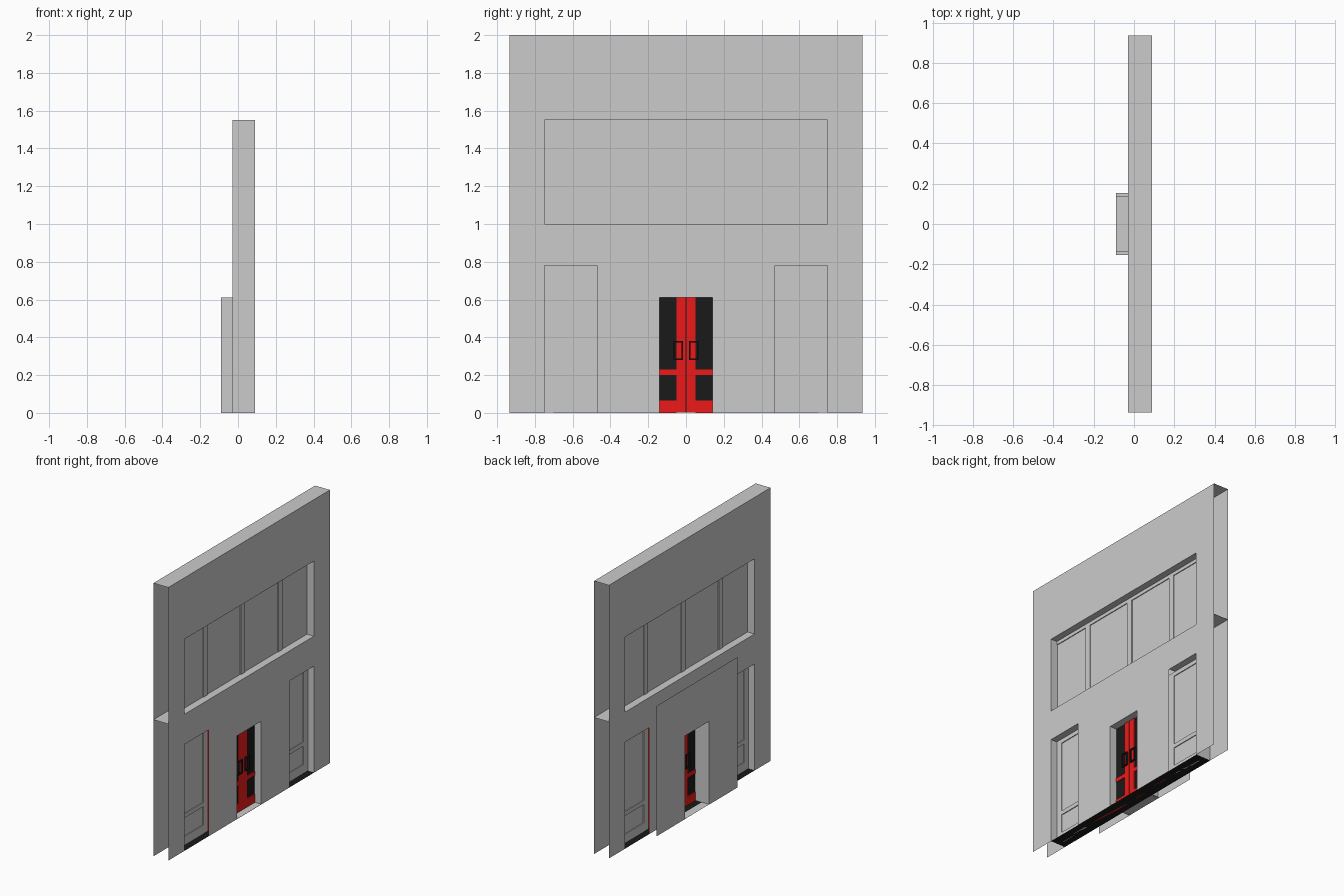
import bpy, bmesh

if "Cube" in bpy.data.objects:
    bpy.data.objects.remove(bpy.data.objects["Cube"])

XF, XB, XP, XM = 0.09, -0.03, -0.09, 0.03   # front skin, back skin, back panel, door plane


def material(name, rgb):
    m = bpy.data.materials.new(name)
    m.diffuse_color = (*rgb, 1)
    m.use_nodes = True
    m.node_tree.nodes["Principled BSDF"].inputs["Base Color"].default_value = m.diffuse_color
    return m


RED = material("red_paint", (0.85, 0.01, 0.01))
BLACK = material("black_paint", (0.01, 0.01, 0.01))


def finish(name, bm, mat=None):
    me = bpy.data.meshes.new(name)
    bm.to_mesh(me)
    bm.free()
    ob = bpy.data.objects.new(name, me)
    bpy.context.collection.objects.link(ob)
    if mat:
        me.materials.append(mat)
    return ob


def sheet(name, x, ys, zs, holes, outward):
    """Flat wall in the yz plane, with rectangular openings (y0, y1, z0, z1)."""
    bm = bmesh.new()
    for y0, y1 in zip(ys, ys[1:]):
        for z0, z1 in zip(zs, zs[1:]):
            cy, cz = (y0 + y1) / 2, (z0 + z1) / 2
            if any(a < cy < b and c < cz < d for a, b, c, d in holes):
                continue
            p = [(x, y0, z0), (x, y1, z0), (x, y1, z1), (x, y0, z1)]
            bm.faces.new([bm.verts.new(v) for v in (p if outward > 0 else p[::-1])])
    bmesh.ops.remove_doubles(bm, verts=bm.verts, dist=1e-5)
    bmesh.ops.dissolve_limit(bm, angle_limit=0.01, verts=bm.verts, edges=bm.edges)
    return finish(name, bm)


def level(name, x0, x1, y0, y1, z, mat=None, up=True):
    """Horizontal sheet."""
    bm = bmesh.new()
    p = [(x0, y0, z), (x1, y0, z), (x1, y1, z), (x0, y1, z)]
    bm.faces.new([bm.verts.new(v) for v in (p if up else p[::-1])])
    return finish(name, bm, mat)


def jamb(name, x0, x1, y, z1):
    """Vertical sheet across the wall, facing the opening at y = 0."""
    bm = bmesh.new()
    p = [(x0, y, 0), (x1, y, 0), (x1, y, z1), (x0, y, z1)]
    bm.faces.new([bm.verts.new(v) for v in (p if y > 0 else p[::-1])])
    return finish(name, bm)


def boxes(name, items, mat=None):
    """One object from boxes (x0, x1, y0, y1, z0, z1)."""
    bm = bmesh.new()
    for x0, x1, y0, y1, z0, z1 in items:
        r = bmesh.ops.create_cube(bm, size=1)
        for v in r["verts"]:
            v.co = ((x0 + x1) / 2 + v.co.x * (x1 - x0),
                    (y0 + y1) / 2 + v.co.y * (y1 - y0),
                    (z0 + z1) / 2 + v.co.z * (z1 - z0))
    return finish(name, bm, mat)


def framed_leaf(name, y0, y1, z0, z1, stile, rails, frame_mat, pane_mat):
    """Stiles, rails and a thin pane between them."""
    a, b = XM - 0.01, XM + 0.01
    parts = [(a, b, y0, y0 + stile, z0, z1), (a, b, y1 - stile, y1, z0, z1)]
    parts += [(a, b, y0 + stile, y1 - stile, r0, r1) for r0, r1 in rails]
    boxes(name + "_frame", parts, frame_mat)
    boxes(name + "_pane", [(XM - 0.004, XM + 0.004, y0 + stile, y1 - stile, z0, z1)], pane_mat)


# outer skins with window and door openings
W = 0.935
side = [(-0.75, -0.47, 0, 0.78), (0.47, 0.75, 0, 0.78)]
upper = [(-0.75, 0.75, 1.0, 1.55)]
door = [(-0.14, 0.14, 0, 0.61)]
ys = [-W, -0.75, -0.47, -0.14, 0.14, 0.47, 0.75, W]
zs = [0, 0.61, 0.78, 1.0, 1.55, 2.0]
sheet("front_wall", XF, ys, zs, side + upper + door, 1)
sheet("back_wall", XB, ys, zs, side + upper + door, -1)
sheet("back_entry_panel", XP, [-0.47, -0.14, 0.14, 0.47], [0, 0.61, 0.955], door, -1)

# roof, upper floor slab, ground floor and thresholds
level("roof", XB, XF, -W, W, 2.0)
level("upper_floor", XB, XF, -W, W, 1.0)
level("ground_floor", XB, XF, -0.75, 0.75, 0.0, BLACK)
level("back_threshold", XP, XB, -0.155, 0.155, 0.001)
level("front_threshold", XM + 0.01, XF, -0.14, 0.14, 0.003)

# opening heads and jambs
level("upper_window_head", XB, XF, -0.75, 0.75, 1.55, up=False)
level("door_head", XP, XF, -0.14, 0.14, 0.61, up=False)
for s, tag in ((-1, "left"), (1, "right")):
    y0, y1 = sorted((s * 0.47, s * 0.75))
    level(f"{tag}_window_head", XB, XF, y0, y1, 0.78, up=False)
    jamb(f"{tag}_window_jamb", XB, XF, s * 0.75, 1.55)
    jamb(f"{tag}_door_jamb", XP, XF, s * 0.14, 0.61)

    # red door leaves and grey side leaves
    rails = [(0, 0.065), (0.20, 0.23), (0.75, 0.78)]
    d0, d1 = sorted((s * 0.002, s * 0.41))
    framed_leaf(f"{tag}_door", d0, d1, 0.001, 0.78, 0.048, rails, RED, BLACK)
    g0, g1 = sorted((s * 0.411, s * 0.75))
    framed_leaf(f"{tag}_side_window", g0, g1, 0.001, 0.78, 0.048, rails, None, None)

    # square loop handles on both faces of the door
    h0, h1 = sorted((s * 0.016, s * 0.066))
    t = 0.008
    loops = []
    for a, b in ((XM + 0.01, XM + 0.022), (XM - 0.022, XM - 0.01)):
        loops += [(a, b, h0, h0 + t, 0.28, 0.38), (a, b, h1 - t, h1, 0.28, 0.38),
                  (a, b, h0 + t, h1 - t, 0.28, 0.28 + t), (a, b, h0 + t, h1 - t, 0.38 - t, 0.38)]
    boxes(f"{tag}_door_handles", loops, BLACK)

# black seam between the two leaves
boxes("door_seam", [(XM - 0.009, XM + 0.009, -0.002, 0.002, 0.001, 0.78)], BLACK)

# upper window: panes, mullions and top rail
boxes("upper_window_pane", [(XM - 0.004, XM + 0.004, -0.75, 0.75, 1.0, 1.55)])
boxes("upper_window_mullions",
      [(XM - 0.01, XM + 0.01, y - 0.023, y + 0.023, 1.0, 1.55) for y in (-0.432, 0, 0.432)]
      + [(XM - 0.01, XM + 0.01, -0.75, 0.75, 1.525, 1.55)])
